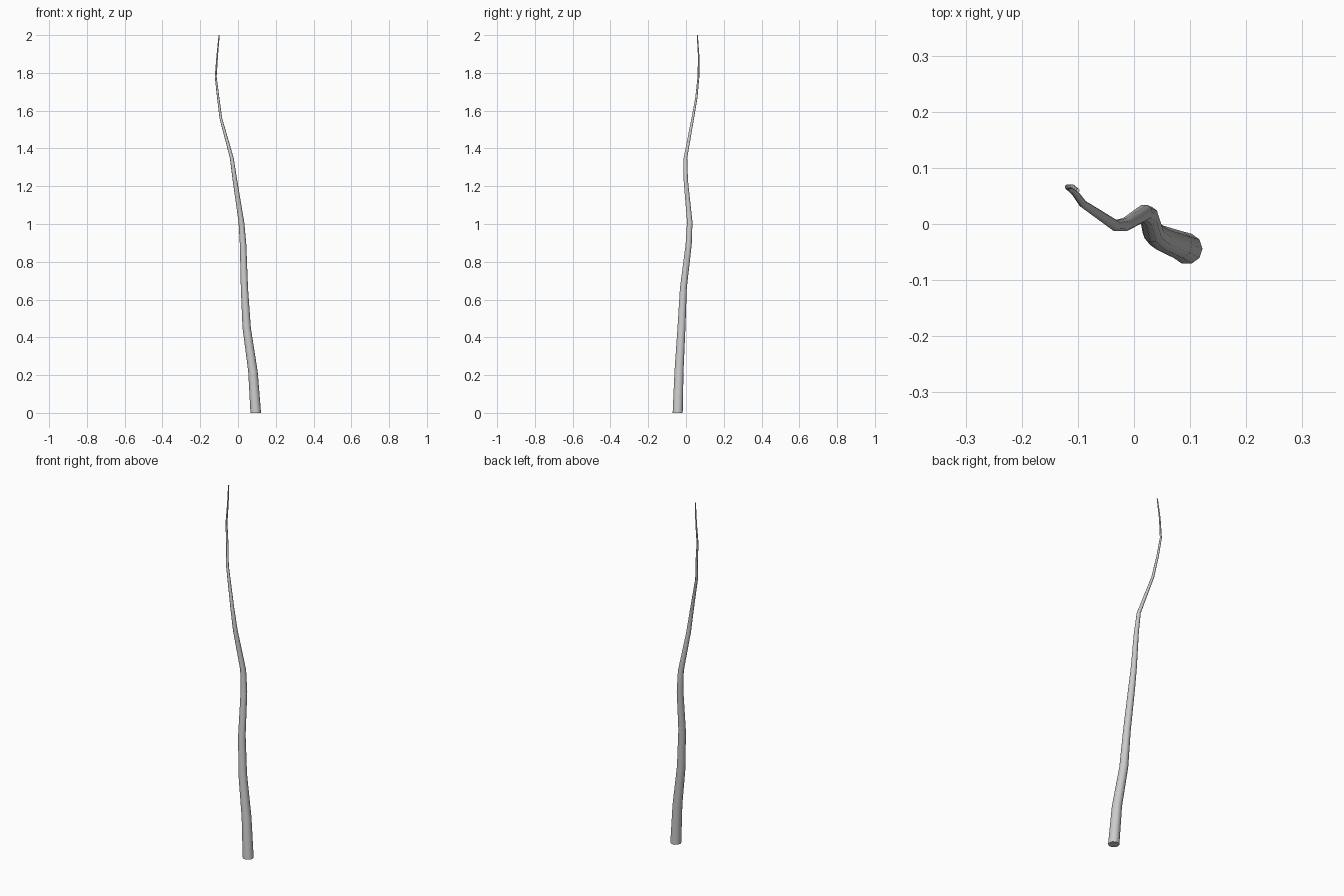
import bpy, bmesh, math

if "Cube" in bpy.data.objects:
    bpy.data.objects.remove(bpy.data.objects["Cube"])

SIDES = 10
# Stem path: x, y, z, radius
PATH = [
    (0.094, -0.044, 0.00, 0.028),
    (0.079, -0.037, 0.22, 0.025),
    (0.046, -0.024, 0.45, 0.022),
    (0.034, -0.014, 0.66, 0.019),
    (0.027, 0.014, 0.89, 0.017),
    (0.018, 0.020, 1.01, 0.015),
    (-0.016, -0.001, 1.23, 0.012),
    (-0.033, -0.003, 1.35, 0.010),
    (-0.091, 0.036, 1.56, 0.007),
    (-0.105, 0.055, 1.67, 0.006),
    (-0.118, 0.066, 1.78, 0.005),
    (-0.110, 0.067, 1.89, 0.004),
    (-0.100, 0.060, 2.00, 0.003),
]

# Tapered, wandering stem lofted through horizontal rings
bm = bmesh.new()
rings = []
for x, y, z, r in PATH:
    angles = [2 * math.pi * i / SIDES for i in range(SIDES)]
    rings.append([bm.verts.new((x + r * math.cos(a), y + r * math.sin(a), z)) for a in angles])
for low, high in zip(rings, rings[1:]):
    for i in range(SIDES):
        j = (i + 1) % SIDES
        bm.faces.new((low[i], low[j], high[j], high[i]))

# End caps
bm.faces.new(rings[0][::-1])
bm.faces.new(rings[-1])

mesh = bpy.data.meshes.new("stem")
bm.to_mesh(mesh)
bm.free()
stem = bpy.data.objects.new("stem", mesh)
bpy.context.collection.objects.link(stem)
bpy.context.view_layer.objects.active = stem
stem.select_set(True)
bpy.ops.object.shade_smooth_by_angle(angle=math.radians(40))
